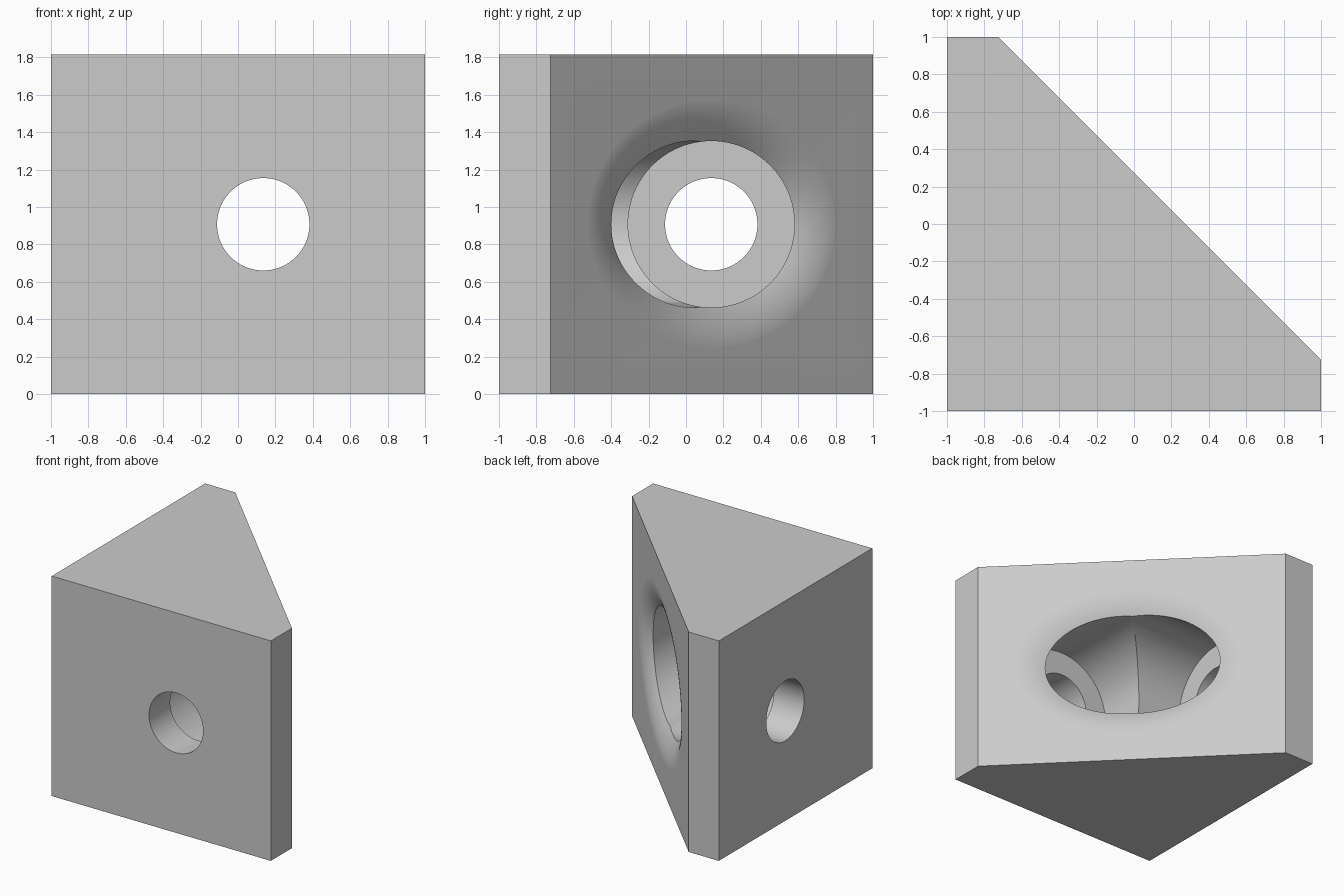
import bpy, bmesh, math
from mathutils import Vector

cube = bpy.data.objects.get("Cube")
if cube:
    bpy.data.objects.remove(cube, do_unlink=True)

HEIGHT = 1.815
MID = HEIGHT / 2
LIP = -0.725         # inner face of each flange, also the end of the slope
AXIS = 0.135         # offset of both bolt axes
SEGMENTS = 96


def make_object(name, bm):
    bmesh.ops.recalc_face_normals(bm, faces=bm.faces)
    mesh = bpy.data.meshes.new(name)
    bm.to_mesh(mesh)
    bm.free()
    obj = bpy.data.objects.new(name, mesh)
    bpy.context.collection.objects.link(obj)
    return obj


def loft(name, rings):
    """Closed solid through a list of matching rings of points."""
    bm = bmesh.new()
    loops = [[bm.verts.new(p) for p in ring] for ring in rings]
    for a, b in zip(loops, loops[1:]):
        for i in range(len(a)):
            j = (i + 1) % len(a)
            bm.faces.new((a[i], a[j], b[j], b[i]))
    bm.faces.new(loops[0])
    bm.faces.new(loops[-1])
    return make_object(name, bm)


def ellipse(centre, u, v, ru, rv):
    angles = [math.tau * i / SEGMENTS for i in range(SEGMENTS)]
    return [centre + u * ru * math.cos(a) + v * rv * math.sin(a) for a in angles]


X, Y, Z = Vector((1, 0, 0)), Vector((0, 1, 0)), Vector((0, 0, 1))

# Wedge body
outline = [(-1, -1), (1, -1), (1, LIP), (LIP, 1), (-1, 1)]
body = loft("corner_bracket", [[Vector((x, y, z)) for x, y in outline] for z in (0, HEIGHT)])

# Shallow rounded dish around the opening on the slope
across = (X - Y).normalized()
out = (X + Y).normalized()
centre = Vector(((1 + LIP) / 2, (1 + LIP) / 2, MID))
START = -0.08
rings = [ellipse(centre + out * 0.1, across, Z, 0.93 - 0.27 * START, 0.66 - 0.23 * START)]
for i in range(13):
    t = START + (1 - START) * i / 12
    depth = 0.085 * (0.15 * t + 0.85 * t * t)
    rings.append(ellipse(centre - out * depth, across, Z, 0.93 - 0.27 * t, 0.66 - 0.23 * t))
cutters = [loft("dish_cutter", rings)]

# Counterbore and bolt hole through each flange
for along, side in ((X, Y), (Y, X)):
    axis = side * AXIS + Z * MID
    for name, radius, start, end in (("counterbore_cutter", 0.445, LIP, 1.6),
                                     ("bolt_hole_cutter", 0.247, -1.2, -0.4)):
        cutters.append(loft(name, [ellipse(axis + along * d, side, Z, radius, radius)
                                   for d in (start, end)]))

bpy.ops.object.select_all(action="DESELECT")
bpy.context.view_layer.objects.active = body
body.select_set(True)
for cutter in cutters:
    mod = body.modifiers.new(cutter.name, "BOOLEAN")
    mod.operation = "DIFFERENCE"
    mod.solver = "EXACT"
    mod.object = cutter
    bpy.ops.object.modifier_apply(modifier=mod.name)
    bpy.data.objects.remove(cutter, do_unlink=True)

# Plain grey finish
grey = bpy.data.materials.new("plain_grey")
grey.use_nodes = True
colour = (0.6, 0.6, 0.6, 1)
grey.diffuse_color = colour
grey.node_tree.nodes["Principled BSDF"].inputs["Base Color"].default_value = colour
body.data.materials.clear()
body.data.materials.append(grey)
bpy.ops.object.shade_smooth_by_angle(angle=math.radians(25))
